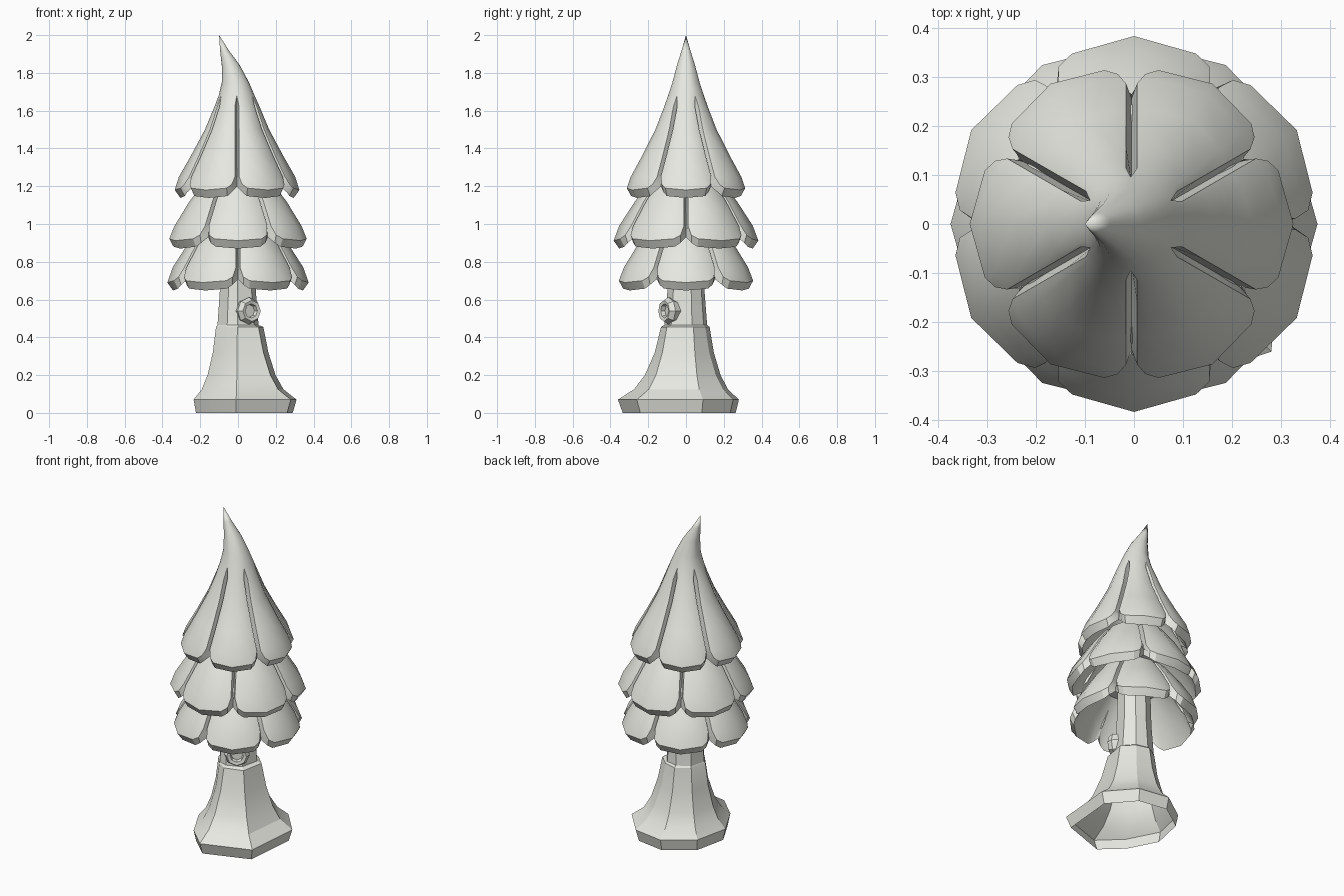
import bpy, bmesh
from math import sin, cos, asin, radians, pi, hypot, atan2
from mathutils import Matrix

cube = bpy.data.objects.get("Cube")
if cube:
    bpy.data.objects.remove(cube, do_unlink=True)

stone = bpy.data.materials.new("pale_stone")
stone.use_nodes = True
colour = (0.8, 0.8, 0.75, 1)
stone.diffuse_color = colour
stone.node_tree.nodes["Principled BSDF"].inputs["Base Color"].default_value = colour


def loft(name, rings, angle=30):
    """Skin a list of equal rings into one object, closed at the last ring."""
    bm = bmesh.new()
    rows = [[bm.verts.new(p) for p in ring] for ring in rings]
    n = len(rows[0])
    for a, b in zip(rows, rows[1:]):
        for i in range(n):
            j = (i + 1) % n
            bm.faces.new((a[i], a[j], b[j], b[i]))
    bm.faces.new(rows[-1])
    bmesh.ops.remove_doubles(bm, verts=bm.verts, dist=0.0002)
    bmesh.ops.recalc_face_normals(bm, faces=bm.faces)
    mesh = bpy.data.meshes.new(name)
    bm.to_mesh(mesh)
    bm.free()
    mesh.materials.append(stone)
    obj = bpy.data.objects.new(name, mesh)
    bpy.context.collection.objects.link(obj)
    bpy.ops.object.select_all(action="DESELECT")
    obj.select_set(True)
    bpy.context.view_layer.objects.active = obj
    bpy.ops.object.shade_smooth_by_angle(angle=radians(angle))
    return obj


def lobed_ring(z, r, cx, depth, phase, gap=0.012, lift=0.0):
    """Ring of six lobes parted by V grooves; lift raises the lobe corners."""
    bulge = min(1, depth / 0.05)
    half = asin(min(1, gap / r)) if depth and r else 0
    edge = radians(30) - half
    shoulder = radians(20)
    corner_r, shoulder_r = r * (1 - 0.07 * bulge), r * (1 - 0.035 * bulge)
    # angle from lobe centre, radius, lift
    columns = [(-radians(30), corner_r - depth, 0.06),
               (-edge, corner_r, 0.03),
               (-shoulder, shoulder_r, 0.01),
               (0, r, 0),
               (shoulder, shoulder_r, 0.01),
               (edge, corner_r, 0.03)]
    ring = []
    for k in range(6):
        for a, rad, up in columns:
            t = a + radians(phase + 60 * k)
            ring.append((cx + rad * cos(t), rad * sin(t), z + up * lift))
    return ring


def tier(name, profile, phase):
    """Outer rows, a slanted rim, then the hollow underside."""
    rings = [lobed_ring(*row, phase) for row in profile[:-1]]
    z, r, cx, d = profile[-1]
    rings.append(lobed_ring(z, r, cx, d, phase, 0.03, 1))
    rings.append(lobed_ring(z - 0.042, r - 0.03, cx, 0.025, phase, 0.03, 1))
    rings.append(lobed_ring(z + 0.1, r - 0.1, cx, 0, phase))
    rings.append(lobed_ring(z + 0.22, r - 0.2, cx, 0, phase))
    return loft(name, rings)


# Foliage: rows are height, radius, sideways lean, groove depth
tier("top_foliage", [(2.0, 0, -0.10, 0), (1.92, 0.023, -0.072, 0), (1.84, 0.048, -0.038, 0),
                     (1.75, 0.072, -0.014, 0), (1.68, 0.095, -0.007, 0),
                     (1.62, 0.12, -0.005, 0.03), (1.5, 0.17, -0.005, 0.045),
                     (1.36, 0.245, -0.005, 0.05), (1.25, 0.308, -0.005, 0.05),
                     (1.18, 0.33, -0.005, 0.05)], 0)
tier("middle_foliage", [(1.22, 0.19, 0, 0.05), (1.12, 0.27, 0, 0.05),
                        (0.99, 0.354, 0, 0.05), (0.912, 0.383, 0, 0.05)], 30)
tier("lower_foliage", [(0.99, 0.19, 0, 0.05), (0.88, 0.275, 0, 0.05),
                       (0.77, 0.346, 0, 0.05), (0.69, 0.374, 0, 0.05)], 0)

# Trunk: an uneven root outline that blends up into a round stem
outline = [(0.28, -0.26), (0.31, 0.09), (0.17, 0.25), (-0.02, 0.28),
           (-0.19, 0.16), (-0.235, -0.05), (-0.14, -0.235), (-0.01, -0.36)]
buttress = (0.11, 0.11, 0.04, 0.06, 0, 0.04, 0, 0.06)


def trunk_ring(z, blend, radius=0.11, push=0.0):
    ring = []
    for (x, y), extra in zip(outline, buttress):
        t = blend + push * extra
        a, r = atan2(y, x), hypot(x, y) * t + radius * (1 - t)
        ring.append((r * cos(a), r * sin(a), z))
    return ring


loft("trunk", [trunk_ring(0, 0.9), trunk_ring(0.07, 1), trunk_ring(0.125, 0.66),
               trunk_ring(0.2, 0.4, push=0.5), trunk_ring(0.32, 0.16, push=1),
               trunk_ring(0.455, 0.03, push=1), trunk_ring(0.465, 0.03, 0.107),
               trunk_ring(0.65, 0, 0.098), trunk_ring(0.95, 0, 0.09)], angle=22)

# Knot: an eight-sided collar with a sunken centre
knot_rows = [(0.06, 0.06), (0.11, 0.072), (0.138, 0.056), (0.134, 0.038), (0.11, 0.034)]
knot = loft("trunk_knot", [[(r * cos(pi * k / 4), r * sin(pi * k / 4), h)
                            for k in range(8)] for h, r in knot_rows])
knot.matrix_world = (Matrix.Translation((0, 0, 0.54)) @ Matrix.Rotation(radians(-58), 4, "Z")
                     @ Matrix.Rotation(radians(90), 4, "Y"))
